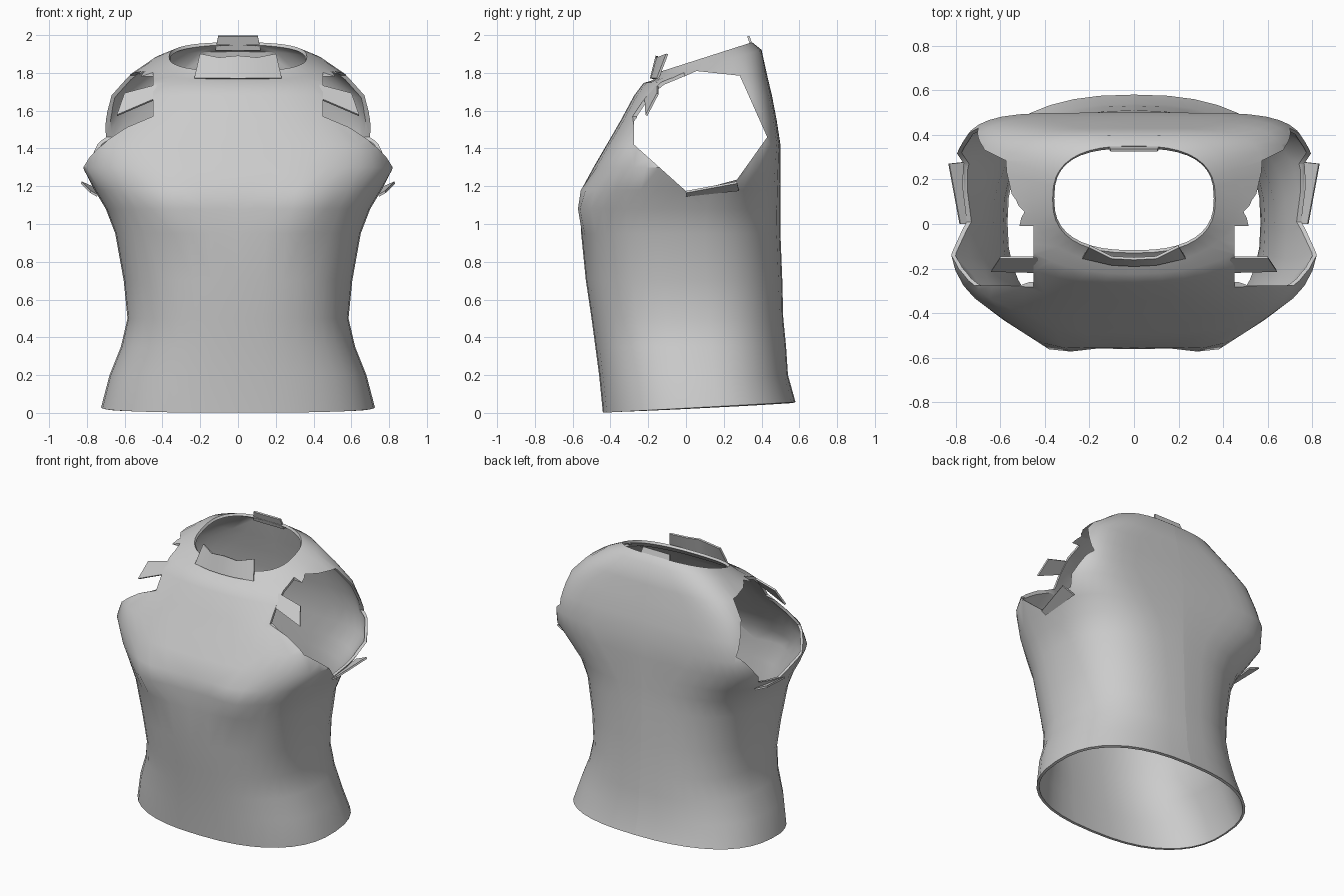
import bpy
import bmesh
from math import cos, sin, pi, exp

cube = bpy.data.objects.get("Cube")
if cube:
    bpy.data.objects.remove(cube, do_unlink=True)

SEGMENTS = 40
THICKNESS = 0.018

fabric = bpy.data.materials.new("grey fabric")
fabric.use_nodes = True
grey = (0.6, 0.6, 0.6, 1)
fabric.diffuse_color = grey
fabric.node_tree.nodes["Principled BSDF"].inputs["Base Color"].default_value = grey


def make_object(name, verts, faces):
    mesh = bpy.data.meshes.new(name)
    mesh.from_pydata(verts, [], faces)
    mesh.materials.append(fabric)
    obj = bpy.data.objects.new(name, mesh)
    bpy.context.collection.objects.link(obj)
    return obj


def activate(obj):
    bpy.ops.object.select_all(action='DESELECT')
    obj.select_set(True)
    bpy.context.view_layer.objects.active = obj


def apply_modifier(obj, kind, **settings):
    modifier = obj.modifiers.new(kind.title(), kind)
    for key, value in settings.items():
        setattr(modifier, key, value)
    activate(obj)
    bpy.ops.object.modifier_apply(modifier=modifier.name)


def finish(obj, angle=0.7):
    activate(obj)
    bpy.ops.object.shade_smooth_by_angle(angle=angle)


def signed_power(value, power):
    return abs(value) ** power * (1 if value >= 0 else -1)


def torso_ring(z, width, front, back, front_square, back_square, tilt):
    """Rounded-box cross-section, tilted so its height changes with depth."""
    ring = []
    middle, depth = (front + back) / 2, (back - front) / 2
    for i in range(SEGMENTS):
        a = 2 * pi * i / SEGMENTS
        squareness = back_square if sin(a) > 0 else front_square
        x = width * signed_power(cos(a), 2 / squareness)
        y = middle + depth * signed_power(sin(a), 2 / squareness)
        # Slight fullness on both sides of the chest
        if y < 0:
            y -= 0.05 * exp(-((abs(x) - 0.36) / 0.12) ** 2 - ((z - 1.1) / 0.1) ** 2)
        ring.append((x, y, z + tilt * y))
    return ring


def edit_mesh(obj, operation):
    bm = bmesh.new()
    bm.from_mesh(obj.data)
    operation(bm)
    bm.to_mesh(obj.data)
    bm.free()


def keep_left_half(bm):
    bmesh.ops.bisect_plane(bm, geom=bm.verts[:] + bm.edges[:] + bm.faces[:],
                           plane_co=(0, 0, 0), plane_no=(1, 0, 0), clear_inner=True)


def prism(name, outline, low, high, axis):
    """Closed cutter made from a flat outline pushed along x or y."""
    def place(a, b, depth):
        return (depth, a, b) if axis == 'x' else (a, depth, b)
    count = len(outline)
    verts = [place(a, b, d) for d in (low, high) for a, b in outline]
    faces = [tuple(range(count)), tuple(range(count, 2 * count))]
    for i in range(count):
        j = (i + 1) % count
        faces.append((i, j, j + count, i + count))
    obj = make_object(name, verts, faces)
    edit_mesh(obj, lambda bm: bmesh.ops.recalc_face_normals(bm, faces=bm.faces))
    obj.hide_render = True
    return obj


def cut(obj, cutter):
    apply_modifier(obj, 'BOOLEAN', object=cutter, operation='DIFFERENCE', solver='EXACT')
    bpy.data.objects.remove(cutter, do_unlink=True)


def cloth_strip(name, lower, upper):
    """Thin strip between two edges, mirrored to the other side."""
    count = len(lower)
    faces = [(i, i + 1, count + i + 1, count + i) for i in range(count - 1)]
    obj = make_object(name, lower + upper, faces)
    apply_modifier(obj, 'MIRROR', use_clip=True)
    apply_modifier(obj, 'SOLIDIFY', thickness=0.012, offset=0)
    finish(obj)


# Garment body: height, half width, front, back, front and back squareness, tilt
sections = [
    (0.025, 0.725, -0.44, 0.58, 2.4, 2.4, 0.055),
    (0.2, 0.68, -0.46, 0.54, 2.4, 2.4, 0),
    (0.35, 0.62, -0.48, 0.53, 2.4, 2.4, 0),
    (0.5, 0.585, -0.5, 0.515, 2.5, 2.5, 0),
    (0.7, 0.605, -0.53, 0.51, 2.5, 2.5, 0),
    (0.95, 0.65, -0.555, 0.5, 2.5, 2.6, 0),
    (1.08, 0.7, -0.56, 0.5, 2.6, 2.8, 0),
    (1.18, 0.76, -0.555, 0.5, 2.6, 3.3, 0),
    (1.3, 0.83, -0.49, 0.5, 2.8, 4, 0),
    (1.42, 0.79, -0.42, 0.5, 3.4, 5.5, 0),
    (1.55, 0.74, -0.345, 0.48, 2.6, 5.5, 0),
    (1.68, 0.69, -0.275, 0.455, 2.3, 5, 0),
    (1.76, 0.6, -0.225, 0.43, 2.2, 4, 0.06),
    (1.81, 0.46, -0.18, 0.4, 2.3, 3, 0.28),
    (1.85, 0.365, -0.13, 0.35, 2.5, 2.6, 0.32),
]
verts = [point for section in sections for point in torso_ring(*section)]
faces = []
for level in range(len(sections) - 1):
    for i in range(SEGMENTS):
        j = (i + 1) % SEGMENTS
        base, above = level * SEGMENTS, (level + 1) * SEGMENTS
        faces.append((base + i, base + j, above + j, above + i))
body = make_object("vest_body", verts, faces)
apply_modifier(body, 'SOLIDIFY', thickness=THICKNESS, offset=-1)

# Armhole seen from the side, and the stepped cut beside the front strap
armhole = [(-0.275, 1.42), (-0.275, 1.545), (-0.21, 1.62), (-0.13, 1.725),
           (0.055, 1.81), (0.285, 1.785), (0.43, 1.46), (0.27, 1.235), (0.01, 1.165)]
strap_step = [(0.45, 1.57), (0.7, 1.465), (0.95, 1.4), (0.95, 1.9), (0.45, 1.9)]
cut(body, prism("armhole_cutter", armhole, 0.4, 1.2, 'x'))
cut(body, prism("strap_step_cutter", strap_step, -0.7, -0.01, 'y'))
edit_mesh(body, keep_left_half)
apply_modifier(body, 'MIRROR', use_clip=True)
finish(body)

# Raised collar pieces
cloth_strip("front_collar",
            [(0, -0.185, 1.77), (0.1, -0.18, 1.77), (0.23, -0.15, 1.77)],
            [(0, -0.155, 1.89), (0.1, -0.15, 1.88), (0.2, -0.1, 1.9)])
cloth_strip("back_collar_tab",
            [(0, 0.355, 1.92), (0.12, 0.355, 1.92)],
            [(0, 0.33, 1.995), (0.105, 0.33, 1.995)])

# Loose flaps at the armhole edges
cloth_strip("front_strap_flaps",
            [(0.43, -0.215, 1.665), (0.64, -0.21, 1.575)],
            [(0.43, -0.15, 1.735), (0.6, -0.15, 1.69)])
cloth_strip("underarm_flaps",
            [(0.745, 0, 1.15), (0.74, 0.28, 1.18)],
            [(0.78, 0, 1.17), (0.83, 0.27, 1.22)])
